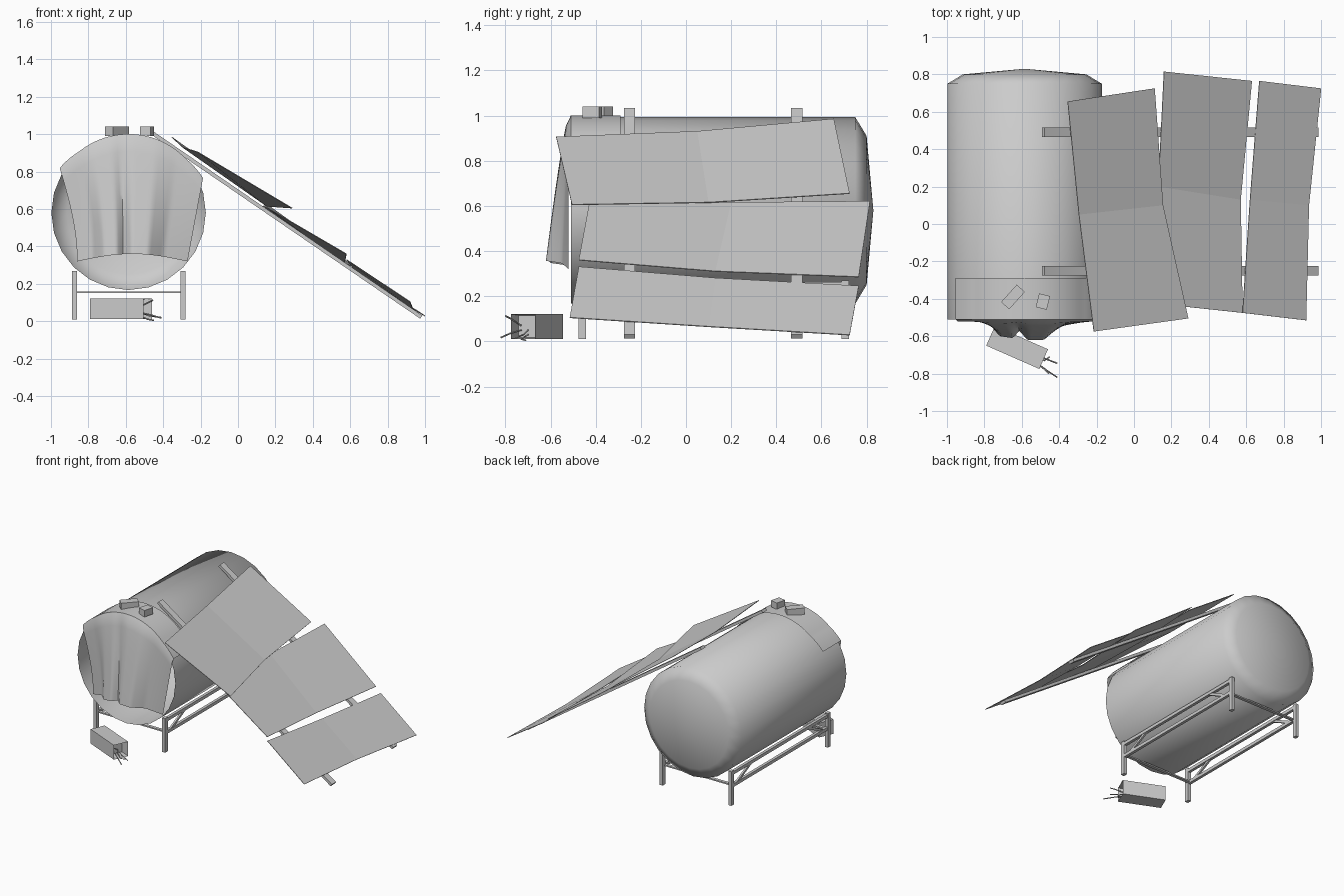
import bpy, bmesh, math
from mathutils import Vector, Matrix

cube = bpy.data.objects.get("Cube")
if cube:
    bpy.data.objects.remove(cube, do_unlink=True)

grey = bpy.data.materials.new("plain grey")
grey.use_nodes = True
grey.diffuse_color = (0.6, 0.6, 0.6, 1)
grey.node_tree.nodes["Principled BSDF"].inputs["Base Color"].default_value = (0.6, 0.6, 0.6, 1)


def add_object(name, data):
    data.materials.append(grey)
    ob = bpy.data.objects.new(name, data)
    bpy.context.collection.objects.link(ob)
    return ob


def finish(name, bm, normals=True, smooth=None):
    if normals:
        bmesh.ops.recalc_face_normals(bm, faces=bm.faces)
    mesh = bpy.data.meshes.new(name)
    bm.to_mesh(mesh)
    bm.free()
    ob = add_object(name, mesh)
    if smooth:
        bpy.ops.object.select_all(action='DESELECT')
        ob.select_set(True)
        bpy.context.view_layer.objects.active = ob
        bpy.ops.object.shade_smooth_by_angle(angle=math.radians(smooth))
    return ob


def box(name, centre, size, turn=0):
    bm = bmesh.new()
    m = Matrix.Translation(centre) @ Matrix.Rotation(math.radians(turn), 4, 'Z') @ Matrix.Diagonal((*size, 1))
    bmesh.ops.create_cube(bm, size=1, matrix=m)
    return finish(name, bm)


def bar(name, a, b, width, height):
    a, b = Vector(a), Vector(b)
    turn = (b - a).to_track_quat('X', 'Z').to_matrix().to_4x4()
    bm = bmesh.new()
    m = Matrix.Translation((a + b) / 2) @ turn @ Matrix.Diagonal(((b - a).length, width, height, 1))
    bmesh.ops.create_cube(bm, size=1, matrix=m)
    return finish(name, bm)


def surface(bm, rows):
    grid = [[bm.verts.new(p) for p in row] for row in rows]
    for r0, r1 in zip(grid, grid[1:]):
        for i in range(len(r0) - 1):
            bm.faces.new((r0[i], r0[i + 1], r1[i + 1], r1[i]))


# Tank lying on its side, open at the front
CX, CZ, R = -0.585, 0.58, 0.413
SEGS = 24
bm = bmesh.new()
profile = [(R, -0.51), (R, 0.75), (0.33, 0.8), (0.0, 0.83)]
rim = [bm.verts.new((CX + r, y, CZ)) for r, y in profile]
edges = [bm.edges.new(pair) for pair in zip(rim, rim[1:])]
bmesh.ops.spin(bm, geom=rim + edges, cent=(CX, 0, CZ), axis=(0, 1, 0),
               angle=2 * math.pi, steps=SEGS, use_merge=True)
bmesh.ops.remove_doubles(bm, verts=bm.verts, dist=0.0005)
finish("tank", bm, smooth=75)


# Cloth draped over the top and hanging in folds across the opening
FOLDS = [(0, 0), (0.14, 0.01), (0.24, 0.08), (0.36, 0.09), (0.42, 0.05),
         (0.49, 0.1), (0.64, 0.1), (0.78, 0.03), (1, 0)]


def fold_depth(s):
    for (s0, d0), (s1, d1) in zip(FOLDS, FOLDS[1:]):
        if s <= s1:
            return d0 + (d1 - d0) * (s - s0) / (s1 - s0)
    return 0


def rim_point(s):
    angle = math.radians(147 - 122 * s)
    r = R + 0.008 + 0.03 * max(abs(2 * s - 1) - 0.7, 0) * 2
    return CX + r * math.cos(angle), CZ + r * math.sin(angle)


COLS, DROP = 48, 14
steps = [i / COLS for i in range(COLS + 1)]
rows = []
for y in (-0.29, -0.37, -0.45, -0.51):
    rows.append([(rim_point(s)[0], y, rim_point(s)[1]) for s in steps])
for j in range(1, DROP + 1):
    t = j / DROP
    row = []
    for s in steps:
        x0, z0 = rim_point(s)
        x1, z1 = -0.86 + 0.59 * s, 0.32 + 0.04 * math.sin(math.pi * s)
        pull = math.sin(t * math.pi / 2) if s < 0.5 else t
        row.append((x0 + (x1 - x0) * pull, -0.52 - fold_depth(s) * t ** 0.8, z0 + (z1 - z0) * t))
    rows.append(row)
bm = bmesh.new()
surface(bm, rows)
finish("cloth_cover", bm, smooth=50)

# Bricks weighing the cloth down
box("brick_large", (-0.647, -0.39, 1.015), (0.125, 0.058, 0.05), 48)
box("brick_small", (-0.487, -0.415, 1.015), (0.06, 0.075, 0.05), -14)

# Sloping beams carrying the roof sheets
for label, y in (("front", -0.25), ("back", 0.49)):
    bar("roof_beam_" + label, (-0.485, y, 1.025), (0.98, y, 0.022), 0.05, 0.02)

# Bent roof sheets: upper and lower edges, from back to front
sheets = {
    "upper": ([(-0.355, 0.655, 0.985), (-0.295, 0.05, 0.93), (-0.215, -0.575, 0.905)],
              [(0.11, 0.725, 0.655), (0.155, 0.1, 0.615), (0.29, -0.505, 0.605)]),
    "middle": ([(0.16, 0.815, 0.62), (0.13, 0.2, 0.615), (0.16, -0.43, 0.605)],
               [(0.63, 0.765, 0.285), (0.57, 0.13, 0.31), (0.58, -0.475, 0.36)]),
    "lower": ([(0.67, 0.765, 0.245), (0.62, 0.13, 0.28), (0.58, -0.475, 0.33)],
              [(1.0, 0.725, 0.028), (0.935, 0.1, 0.065), (0.92, -0.515, 0.105)]),
}
for label, (top, bottom) in sheets.items():
    bm = bmesh.new()
    surface(bm, [bottom, top])
    ob = finish("roof_sheet_" + label, bm)
    solid = ob.modifiers.new("thickness", 'SOLIDIFY')
    solid.thickness = 0.004
    solid.offset = 0

# Support frame: legs, rails and braces on both sides
FRONT, BACK = -0.46, 0.705
for side, x in (("right", -0.875), ("left", -0.295)):
    for end, y, inward in (("front", FRONT, 1), ("back", BACK, -1)):
        box(f"leg_{end}_{side}", (x, y, 0.14), (0.026, 0.032, 0.26))
        bar(f"brace_{end}_{side}", (x, y + inward * 0.06, 0.155),
            (x, y + inward * 0.24, 0.245), 0.014, 0.018)
    bar("upper_rail_" + side, (x, FRONT, 0.25), (x, BACK, 0.25), 0.022, 0.024)
    bar("lower_rail_" + side, (x, FRONT, 0.155), (x, BACK, 0.155), 0.022, 0.024)
for end, y in (("front", FRONT + 0.02), ("back", BACK - 0.02)):
    bar("cross_bar_" + end, (-0.875, y, 0.155), (-0.295, y, 0.155), 0.024, 0.01)

# Broken box on the ground, hollow at one end
bm = bmesh.new()
bmesh.ops.create_cube(bm, size=1, matrix=Matrix.Diagonal((0.31, 0.115, 0.11, 1)))
bm.normal_update()
mouth = max(bm.faces, key=lambda f: f.normal.x)
bmesh.ops.inset_region(bm, faces=[mouth], thickness=0.008)
bmesh.ops.translate(bm, verts=mouth.verts, vec=(-0.07, 0, 0))
place = Matrix.Translation((-0.625, -0.66, 0.066)) @ Matrix.Rotation(math.radians(-23.7), 4, 'Z')
bmesh.ops.transform(bm, matrix=place, verts=bm.verts)
finish("broken_box", bm)

# Loose wires from the open end
wires = [
    [(-0.54, -0.73, 0.07), (-0.48, -0.775, 0.1), (-0.455, -0.8, 0.113)],
    [(-0.54, -0.73, 0.05), (-0.47, -0.78, 0.035), (-0.41, -0.82, 0.017)],
    [(-0.53, -0.7, 0.05), (-0.475, -0.72, 0.03), (-0.41, -0.745, 0.02)],
    [(-0.53, -0.7, 0.03), (-0.48, -0.73, 0.01), (-0.45, -0.71, 0.005)],
]
for i, path in enumerate(wires):
    curve = bpy.data.curves.new(f"wire_{i + 1}", 'CURVE')
    curve.dimensions = '3D'
    curve.bevel_depth = 0.004
    curve.bevel_resolution = 0
    curve.use_fill_caps = True
    line = curve.splines.new('POLY')
    line.points.add(len(path) - 1)
    for point, co in zip(line.points, path):
        point.co = (*co, 1)
    add_object(f"wire_{i + 1}", curve)
